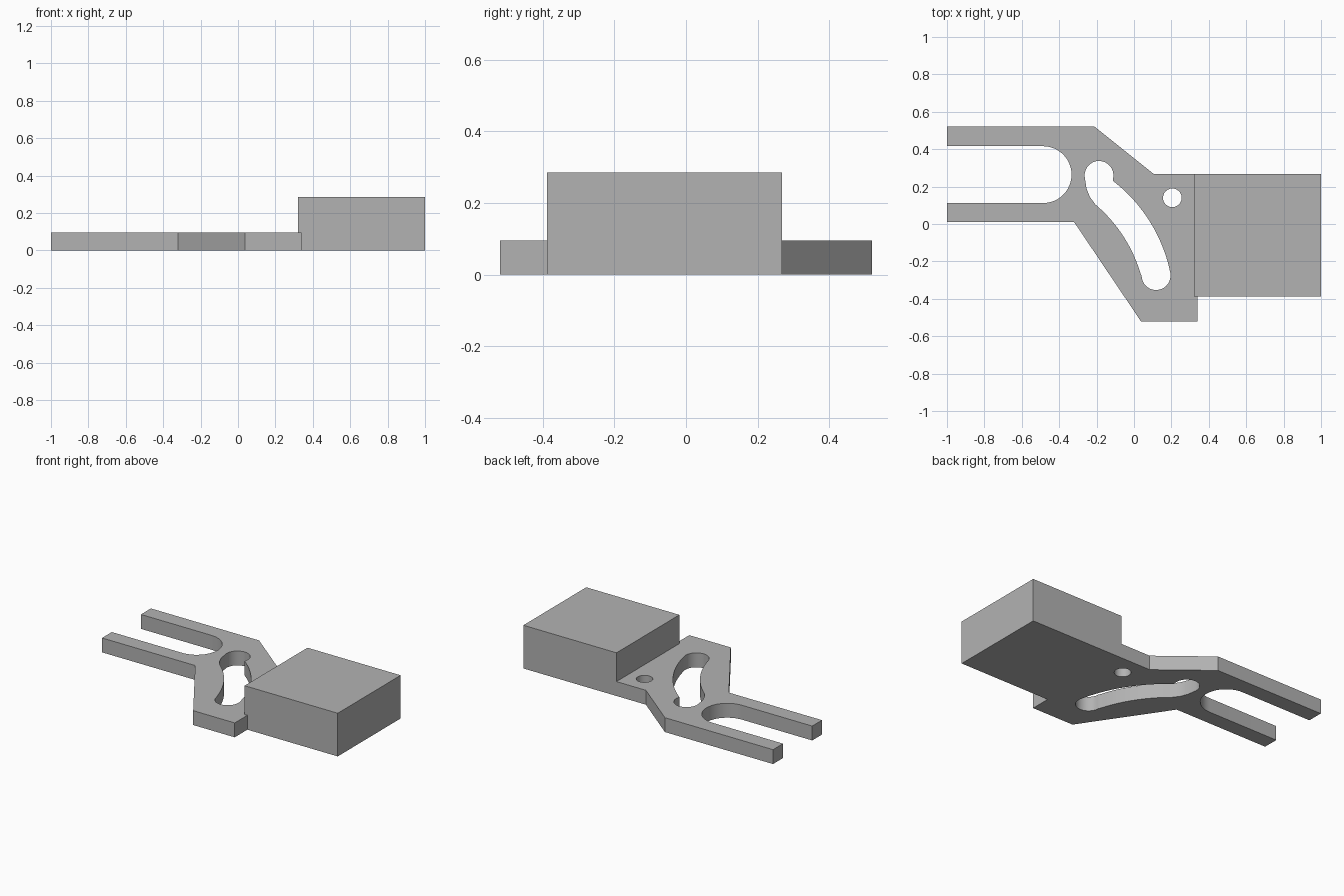
import bpy, bmesh
from math import cos, sin, radians, atan2, pi
from mathutils import Vector

cube = bpy.data.objects.get("Cube")
if cube:
    bpy.data.objects.remove(cube)

PLATE_HEIGHT = 0.095
BLOCK_HEIGHT = 0.285

grey = bpy.data.materials.new("plain grey")
grey.use_nodes = True
colour = (0.45, 0.45, 0.45, 1)
grey.diffuse_color = colour
grey.node_tree.nodes["Principled BSDF"].inputs["Base Color"].default_value = colour


def arc(centre, radius, start, end, steps=24):
    """Points along a circular arc, angles in degrees."""
    angles = [radians(start + (end - start) * i / steps) for i in range(steps + 1)]
    return [(centre[0] + radius * cos(a), centre[1] + radius * sin(a)) for a in angles]


def arc_through(a, b, c, steps=20):
    """Points along the circular arc from a to c by way of b."""
    a, b, c = Vector(a), Vector(b), Vector(c)
    u, v = b - a, c - a
    d = 2 * u.cross(v)
    centre = a + Vector((v.y * u.length_squared - u.y * v.length_squared,
                         u.x * v.length_squared - v.x * u.length_squared)) / d
    first, last = a - centre, c - centre
    start = atan2(first.y, first.x)
    sweep = (atan2(last.y, last.x) - start + pi) % (2 * pi) - pi
    return [(centre.x + first.length * cos(start + sweep * i / steps),
             centre.y + first.length * sin(start + sweep * i / steps))
            for i in range(steps + 1)]


def extruded(name, loops, height):
    """Fill an outline with its holes and raise it into a solid."""
    bm = bmesh.new()
    for loop in loops:
        verts = [bm.verts.new((x, y, 0)) for x, y in loop]
        for i, vert in enumerate(verts):
            bm.edges.new((vert, verts[i - 1]))
    bmesh.ops.triangle_fill(bm, use_beauty=True, edges=bm.edges[:], normal=(0, 0, 1))
    raised = bmesh.ops.extrude_face_region(bm, geom=bm.faces[:], use_keep_orig=True)
    top = [g for g in raised["geom"] if isinstance(g, bmesh.types.BMVert)]
    bmesh.ops.translate(bm, verts=top, vec=(0, 0, height))
    bmesh.ops.recalc_face_normals(bm, faces=bm.faces[:])
    mesh = bpy.data.meshes.new(name)
    bm.to_mesh(mesh)
    bm.free()
    mesh.materials.append(grey)
    obj = bpy.data.objects.new(name, mesh)
    bpy.context.collection.objects.link(obj)
    bpy.ops.object.select_all(action="DESELECT")
    obj.select_set(True)
    bpy.context.view_layer.objects.active = obj
    bpy.ops.object.shade_smooth_by_angle(angle=radians(30))
    return obj


# Plate outline, with a round-ended fork opening and a step around the block
outline = [(-1, 0.52), (-0.21, 0.52), (0.105, 0.268), (0.32, 0.268),
           (0.32, -0.388), (0.34, -0.388), (0.34, -0.52), (0.037, -0.52),
           (-0.32, 0.01), (-1, 0.01), (-1, 0.112)]
outline += arc((-0.486, 0.264), 0.152, -90, 90) + [(-1, 0.416)]

# Curved guide slot with a wider pocket at its upper end
slot = arc((-0.187, 0.26), 0.077, 185, -15)
slot += arc_through((-0.112, 0.23), (0.067, 0.04), (0.195, -0.265))
slot += arc((0.118, -0.276), 0.077, -2, -178)
slot += arc_through((0.035, -0.265), (-0.056, -0.067), (-0.206, 0.104))
slot += [(-0.235, 0.143), (-0.254, 0.19)]

# Pivot hole
pivot_hole = arc((0.205, 0.14), 0.05, 0, 345, 23)

extruded("fork_plate", [outline, slot, pivot_hole], PLATE_HEIGHT)

# Solid end block
extruded("end_block", [[(0.32, -0.388), (1, -0.388), (1, 0.268), (0.32, 0.268)]],
         BLOCK_HEIGHT)
